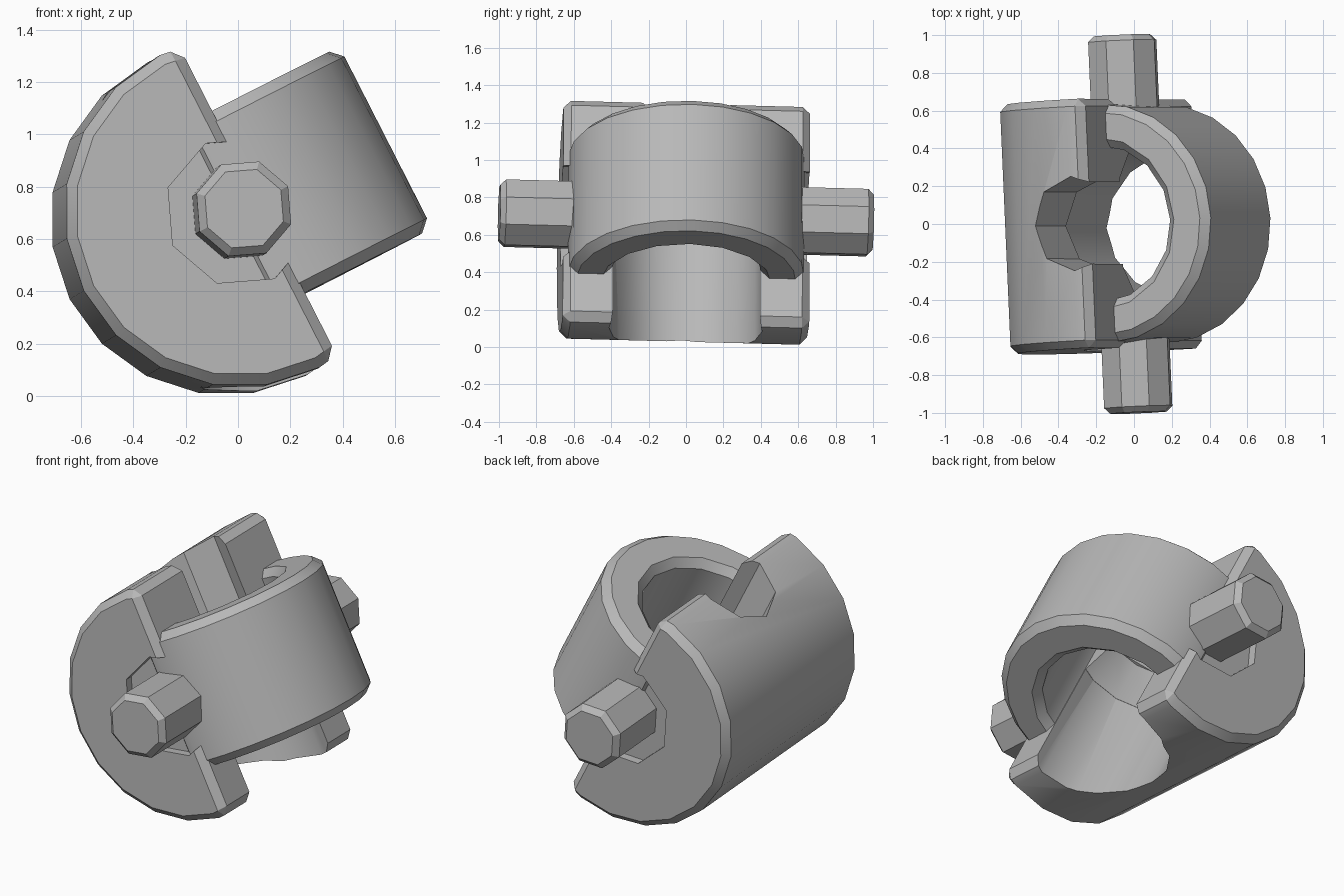
import bpy, bmesh, math
from mathutils import Matrix, Vector

cube = bpy.data.objects.get("Cube")
if cube:
    bpy.data.objects.remove(cube, do_unlink=True)

# One grey metal for the whole casting
metal = bpy.data.materials.new("grey_metal")
metal.use_nodes = True
GREY = (0.48, 0.48, 0.48, 1)
metal.diffuse_color = GREY
metal.node_tree.nodes["Principled BSDF"].inputs["Base Color"].default_value = GREY

# Joint frame: local y runs along the pins, local z along the ring bore
FRAME = Matrix.Translation((-0.02, 0, 0.69))
for degrees, axis in ((2.5, 'Z'), (-1.5, 'X'), (-27, 'Y')):
    FRAME = FRAME @ Matrix.Rotation(math.radians(degrees), 4, axis)


def make_object(name, bm):
    mesh = bpy.data.meshes.new(name)
    bmesh.ops.recalc_face_normals(bm, faces=bm.faces)
    bm.to_mesh(mesh)
    bm.free()
    obj = bpy.data.objects.new(name, mesh)
    bpy.context.collection.objects.link(obj)
    return obj


def cylinder(name, r_low, r_high, low, high, sides, along_y=False, shift=0.0):
    """Closed cylinder or cone between two heights on local z or y."""
    bm = bmesh.new()
    place = Matrix.Translation((shift, 0, 0))
    if along_y:
        place = place @ Matrix.Rotation(-math.pi / 2, 4, 'X')
    place = place @ Matrix.Translation((0, 0, (low + high) / 2))
    bmesh.ops.create_cone(bm, cap_ends=True, segments=sides, radius1=r_low,
                          radius2=r_high, depth=high - low, matrix=place)
    return make_object(name, bm)


def box(name, x_low, x_high):
    bm = bmesh.new()
    bmesh.ops.create_cube(bm, size=1, matrix=Matrix.Translation(((x_low + x_high) / 2, 0, 0))
                          @ Matrix.Diagonal((x_high - x_low, 3, 3, 1)))
    return make_object(name, bm)


def apply_modifiers(obj):
    bpy.context.view_layer.update()
    graph = bpy.context.evaluated_depsgraph_get()
    mesh = bpy.data.meshes.new_from_object(obj.evaluated_get(graph))
    obj.modifiers.clear()
    obj.data = mesh


def cut(obj, cutter):
    cutter.hide_render = True
    mod = obj.modifiers.new("cut", 'BOOLEAN')
    mod.operation = 'DIFFERENCE'
    mod.solver = 'EXACT'
    mod.object = cutter
    apply_modifiers(obj)
    bpy.data.objects.remove(cutter, do_unlink=True)


def chamfer(obj, width):
    mod = obj.modifiers.new("chamfer", 'BEVEL')
    mod.width = width
    mod.segments = 1
    mod.limit_method = 'ANGLE'
    mod.angle_limit = math.radians(50)
    apply_modifiers(obj)


def finish(obj):
    mesh = obj.data
    mesh.transform(FRAME)
    mesh.materials.clear()
    mesh.materials.append(metal)
    mesh.shade_smooth()
    mesh.set_sharp_from_angle(angle=math.radians(30))


# Half-round body, split by a flat plane
body = cylinder("half_round_body", 0.67, 0.67, -0.66, 0.66, 20, along_y=True)
cut(body, box("split", 0.08, 2))
chamfer(body, 0.04)

# Wide channel below, tapering to a narrow notch at the upper edge
cut(body, cylinder("channel", 0.41, 0.41, -1, 0.12, 16))
cut(body, cylinder("channel_taper", 0.41, 0.25, 0.119, 0.26, 16))
cut(body, cylinder("notch", 0.25, 0.25, 0.259, 1, 8))

# Shallow pockets around the pins
for side in (-1, 1):
    low, high = sorted((side * 0.61, side * 0.9))
    cut(body, cylinder("pocket", 0.29, 0.29, low, high, 8, along_y=True))
finish(body)

# Ring collar on the open side
ring = cylinder("ring_collar", 0.632, 0.632, -0.39, 0.39, 24, shift=0.025)
cut(ring, cylinder("bore", 0.415, 0.415, -1, 1, 16))
cut(ring, box("ring_back", -2, -0.06))
chamfer(ring, 0.045)
finish(ring)

# Pivot pins at front and back
for side, name in ((-1, "front_pin"), (1, "back_pin")):
    low, high = sorted((side * 0.5, side * 1.0))
    pin = cylinder(name, 0.19, 0.19, low, high, 8, along_y=True)
    chamfer(pin, 0.03)
    finish(pin)
